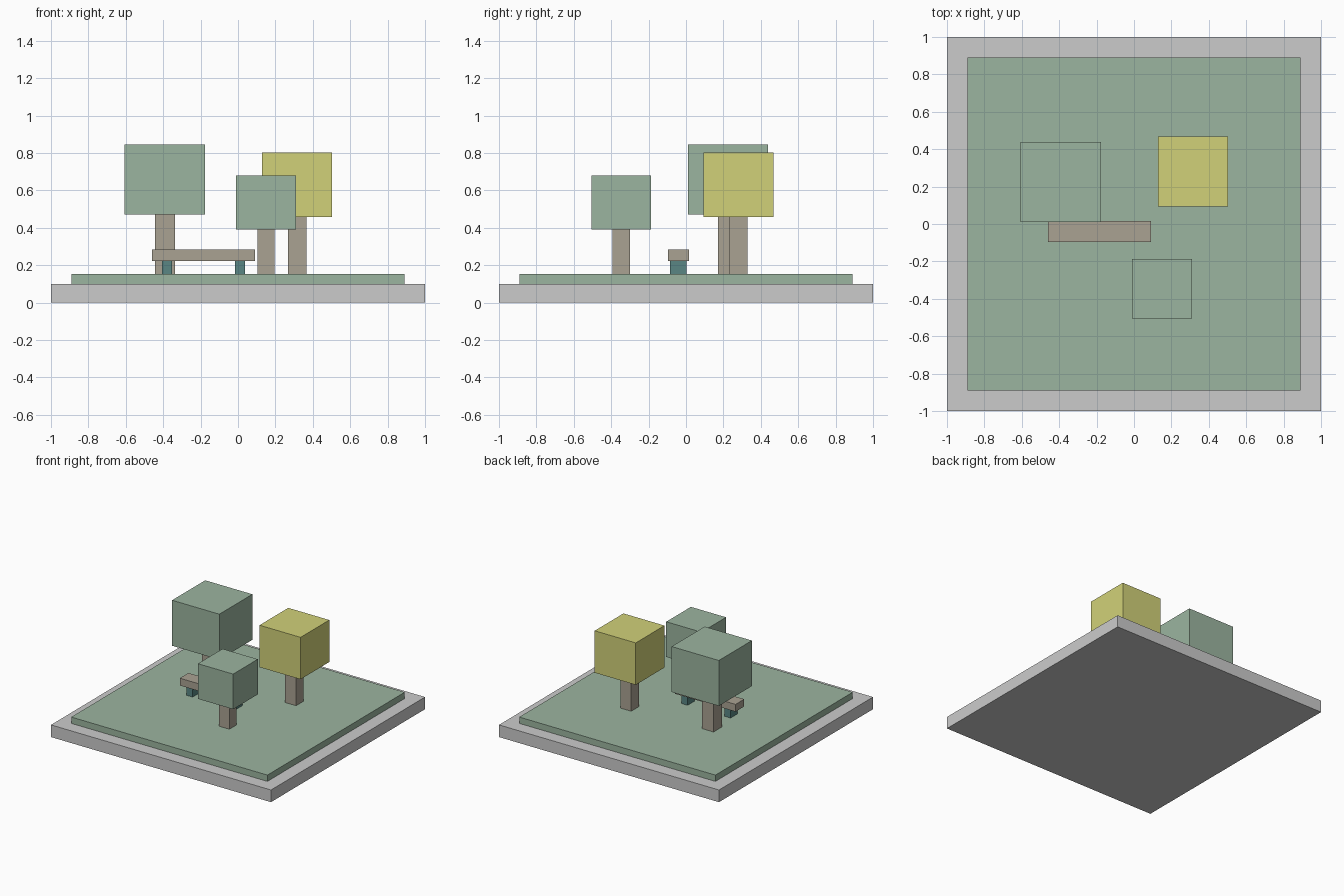
import bpy

if "Cube" in bpy.data.objects:
    bpy.data.objects.remove(bpy.data.objects["Cube"])


def material(name, rgb):
    m = bpy.data.materials.new(name)
    m.diffuse_color = (*rgb, 1)
    m.use_nodes = True
    m.node_tree.nodes["Principled BSDF"].inputs["Base Color"].default_value = m.diffuse_color
    return m


green = material("leaf_green", (0.33, 0.46, 0.35))
yellow = material("leaf_yellow", (0.64, 0.64, 0.19))
brown = material("wood_brown", (0.40, 0.36, 0.29))
teal = material("leg_teal", (0.10, 0.24, 0.23))


def box(name, x, y, z0, z1, sx, sy, mat=None):
    """Box centred on x, y and reaching from z0 to z1."""
    bpy.ops.mesh.primitive_cube_add(size=1, location=(x, y, (z0 + z1) / 2))
    ob = bpy.context.object
    ob.name = name
    ob.scale = (sx, sy, z1 - z0)
    bpy.ops.object.transform_apply(location=False, rotation=False, scale=True)
    if mat:
        ob.data.materials.append(mat)
    return ob


GROUND = 0.152

# Slab and lawn
box("base_slab", 0, 0, 0, 0.1, 2, 2)
box("lawn", 0, 0, 0.1, GROUND, 1.783, 1.783, green)

# Trees: name, x, y, trunk width, crown width, crown bottom, crown top, leaf colour
trees = [
    ("large_tree", -0.391, 0.224, 0.107, 0.429, 0.470, 0.844, green),
    ("yellow_tree", 0.316, 0.281, 0.098, 0.373, 0.458, 0.803, yellow),
    ("small_tree", 0.150, -0.346, 0.092, 0.320, 0.390, 0.679, green),
]
for name, x, y, trunk, crown, bottom, top, leaf in trees:
    box(name + "_trunk", x, y, GROUND, bottom, trunk, trunk, brown)
    box(name + "_crown", x, y, bottom, top, crown, crown, leaf)

# Bench
bench_x, bench_y = -0.185, -0.041
box("bench_seat", bench_x, bench_y, 0.223, 0.283, 0.552, 0.112, brown)
for side, offset in (("left", -0.195), ("right", 0.195)):
    box(f"bench_{side}_leg", bench_x + offset, bench_y, GROUND, 0.223, 0.054, 0.088, teal)
